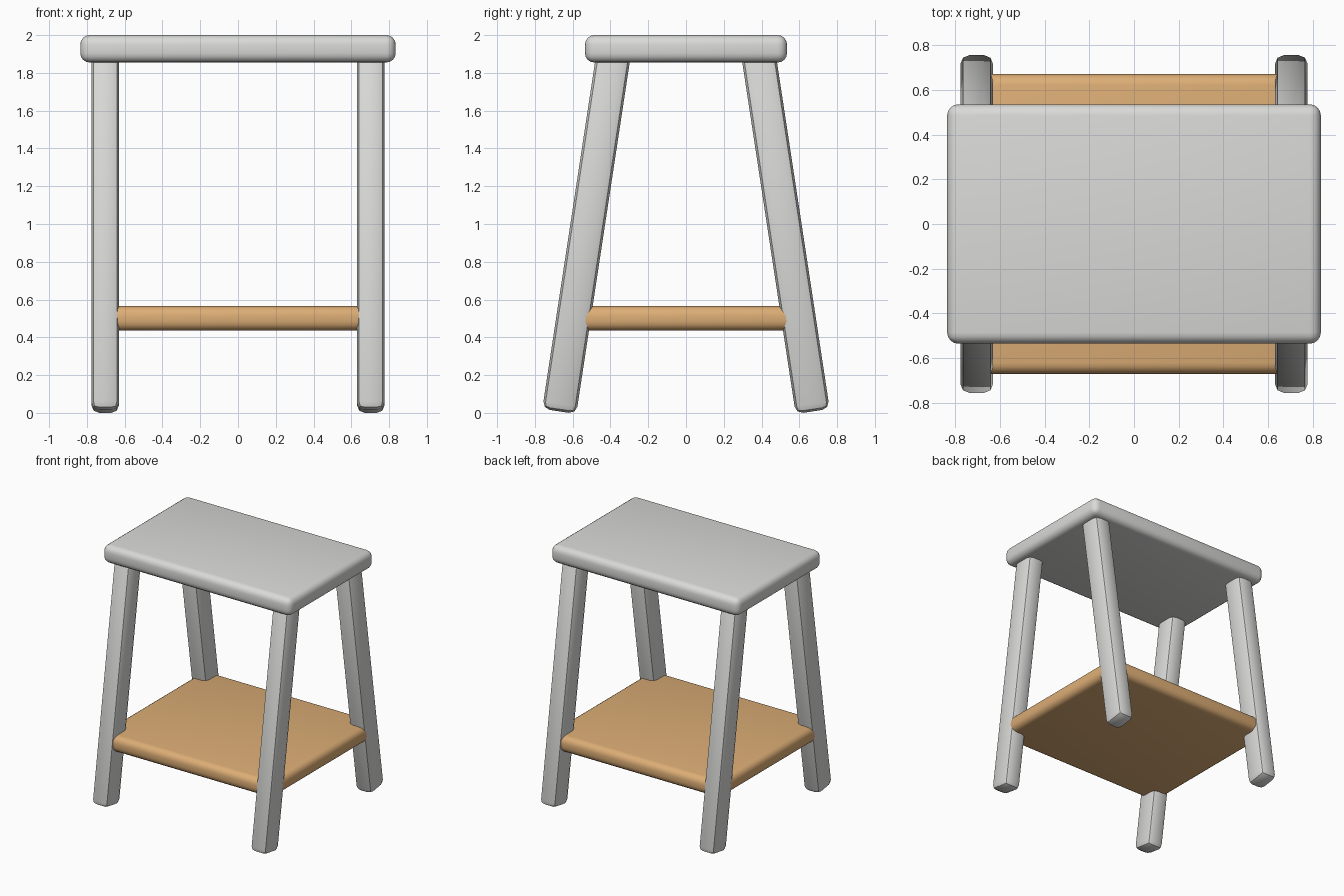
import bpy
import math

if "Cube" in bpy.data.objects:
    bpy.data.objects.remove(bpy.data.objects["Cube"])


def material(name, rgb):
    m = bpy.data.materials.new(name)
    m.diffuse_color = (*rgb, 1)
    m.use_nodes = True
    m.node_tree.nodes["Principled BSDF"].inputs["Base Color"].default_value = m.diffuse_color
    return m


GREY = material("light grey", (0.70, 0.70, 0.69))
WOOD = material("tan wood", (0.72, 0.42, 0.18))


def rounded_box(name, size, centre, mat, radius, segments, tilt=0.0):
    """Box with bevelled edges, tilted about the x axis."""
    bpy.ops.mesh.primitive_cube_add(size=1, location=centre)
    ob = bpy.context.object
    ob.name = name
    ob.scale = size
    bpy.ops.object.transform_apply(location=False, rotation=False, scale=True)
    ob.rotation_euler.x = tilt
    bev = ob.modifiers.new("Rounding", 'BEVEL')
    bev.width = radius
    bev.segments = segments
    bpy.ops.object.modifier_apply(modifier=bev.name)
    ob.data.materials.append(mat)
    bpy.ops.object.shade_smooth_by_angle(angle=math.radians(30))
    return ob


# Seat board
rounded_box("seat", (1.67, 1.07, 0.145), (0, 0, 1.9275), GREY, 0.05, 4)

# Lower shelf
rounded_box("shelf", (1.54, 1.34, 0.13), (0, 0, 0.5), WOOD, 0.05, 4)

# Four legs splayed to front and back, tops sunk into the seat
lean = math.atan(0.152)
foot_z, top_z = 0.008, 1.93
mid_z = (foot_z + top_z) / 2
length = (top_z - foot_z) / math.cos(lean)
for y_side, end in ((-1, "front"), (1, "back")):
    for x_side, side in ((-1, "left"), (1, "right")):
        mid_y = 0.672 - 0.152 * mid_z
        rounded_box(f"{end}_{side}_leg", (0.146, 0.182, length),
                    (x_side * 0.703, y_side * mid_y, mid_z),
                    GREY, 0.04, 2, y_side * lean)
